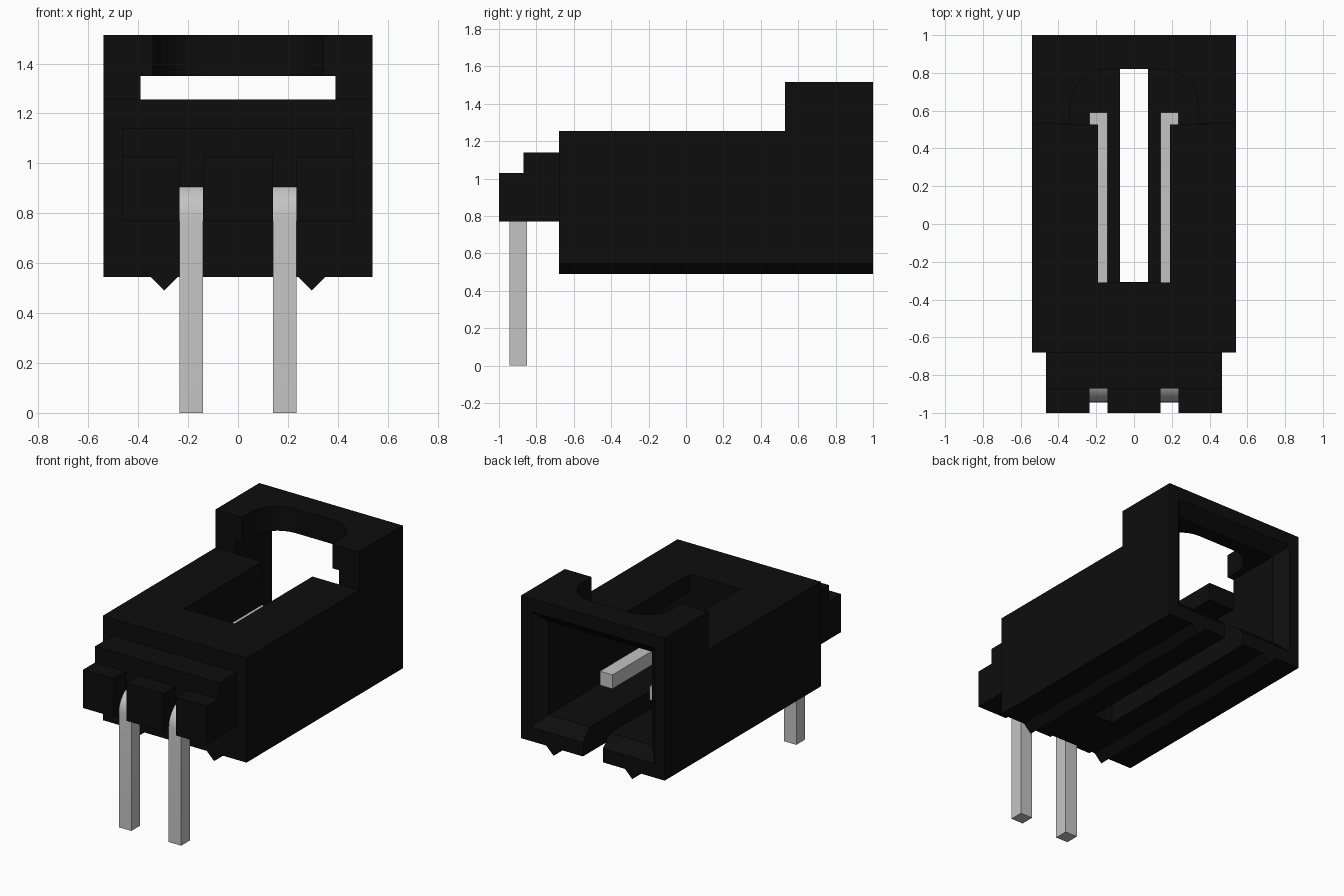
import bpy
import bmesh
from math import cos, sin, pi
from mathutils import Vector

if "Cube" in bpy.data.objects:
    bpy.data.objects.remove(bpy.data.objects["Cube"], do_unlink=True)


def material(name, value, rough):
    mat = bpy.data.materials.new(name)
    mat.use_nodes = True
    colour = (value, value, value, 1)
    mat.diffuse_color = colour
    shader = mat.node_tree.nodes["Principled BSDF"]
    shader.inputs["Base Color"].default_value = colour
    shader.inputs["Roughness"].default_value = rough
    return mat


black = material("black plastic", 0.004, 0.6)
silver = material("silver metal", 0.55, 0.5)


def loft(name, first, last, mat):
    """Solid between two matching rings of points."""
    bm = bmesh.new()
    a = [bm.verts.new(p) for p in first]
    b = [bm.verts.new(p) for p in last]
    bm.faces.new(a)
    bm.faces.new(b[::-1])
    for i in range(len(a)):
        j = (i + 1) % len(a)
        bm.faces.new((a[j], a[i], b[i], b[j]))
    bmesh.ops.recalc_face_normals(bm, faces=bm.faces)
    mesh = bpy.data.meshes.new(name)
    bm.to_mesh(mesh)
    bm.free()
    mesh.materials.append(mat)
    obj = bpy.data.objects.new(name, mesh)
    bpy.context.collection.objects.link(obj)
    return obj


def extrude(name, profile, axis, lo, hi, mat=black):
    """Extrude a 2D profile along axis 0, 1 or 2."""
    def ring(level):
        pts = []
        for p in profile:
            q = list(p)
            q.insert(axis, level)
            pts.append(Vector(q))
        return pts
    return loft(name, ring(lo), ring(hi), mat)


def box(name, x, y, z):
    return extrude(name, [(x[0], y[0]), (x[1], y[0]), (x[1], y[1]), (x[0], y[1])], 2, *z)


def cut(target, cutters):
    for c in cutters:
        c.hide_render = True
        mod = target.modifiers.new("cut", 'BOOLEAN')
        mod.operation = 'DIFFERENCE'
        mod.solver = 'EXACT'
        mod.object = c
        bpy.context.view_layer.objects.active = target
        bpy.ops.object.modifier_apply(modifier=mod.name)
        bpy.data.objects.remove(c, do_unlink=True)


BACK, FRONT, STEP, INNER = 1.0, -0.68, 0.53, -0.31
BASE, DECK, TOP = 0.545, 1.255, 1.515
FLOOR, ROOF, HALF = 0.715, 1.35, 0.39

# Housing: stepped side profile
housing = extrude("housing", [(FRONT, BASE), (BACK, BASE), (BACK, TOP), (STEP, TOP),
                              (STEP, DECK), (FRONT, DECK)], 0, -0.54, 0.54)


# Chamfered mouth of the socket
def mouth_ring(y, grow):
    x, lo, hi = HALF + grow, FLOOR - grow, ROOF + grow
    return [(-x, y, lo), (x, y, lo), (x, y, hi), (-x, y, hi)]


# Finger notch in the raised rim, with rounded inner corners
r, w, end = 0.2, 0.34, 0.82
notch = [(-w, STEP - 0.1), (w, STEP - 0.1)]
for side in (1, -1):
    arc = [(side * (w - r + r * cos(t)), end - r + r * sin(t))
           for t in (i * pi / 16 for i in range(9))]
    notch += arc if side == 1 else arc[::-1]

cut(housing, [
    box("socket_cut", (-HALF, HALF), (INNER, BACK + 0.1), (FLOOR, 1.13)),
    box("rim_cut", (-HALF, HALF), (STEP - 0.002, BACK + 0.1), (FLOOR + 0.001, ROOF)),
    loft("mouth_cut", mouth_ring(0.92, 0), mouth_ring(1.01, 0.085), black),
    extrude("notch_cut", notch, 2, DECK + 0.001, TOP + 0.1),
    box("deck_slot_cut", (-0.19, 0.19), (INNER + 0.001, STEP + 0.1), (1.0, DECK + 0.05)),
    box("floor_slot_cut", (-0.075, 0.075), (INNER + 0.002, BACK + 0.2), (0.4, FLOOR + 0.1)),
])

# Front block: stepped, with a channel for each pin
block = extrude("front_block", [(-1, 0.77), (FRONT, 0.77), (FRONT, 1.14), (-0.87, 1.14),
                                (-0.87, 1.03), (-1, 1.03)], 0, -0.465, 0.465)
cut(block, [box("channel_cut", (s * 0.1875 - 0.0475, s * 0.1875 + 0.0475),
                (-1.1, -0.87), (0.6, 1.1)) for s in (-1, 1)])


# Bent pins and bottom ribs, one on each side
def bend(radius):
    return [(-0.8 - radius * cos(t), 0.78 + radius * sin(t))
            for t in (i * pi / 16 for i in range(9))]


pin_profile = ([(-0.945, 0)] + bend(0.145) + [(0.59, 0.925), (0.59, 0.83)]
               + bend(0.05)[::-1] + [(-0.85, 0)])
for side, label in ((1, "left"), (-1, "right")):
    x = side * 0.1875
    pin = extrude(label + "_pin", pin_profile, 0, x - 0.047, x + 0.047, silver)
    bpy.ops.object.select_all(action='DESELECT')
    pin.select_set(True)
    bpy.context.view_layer.objects.active = pin
    bpy.ops.object.shade_smooth_by_angle()
    x = side * 0.296
    extrude(label + "_rib", [(x - 0.055, BASE), (x, 0.49), (x + 0.055, BASE)], 1, FRONT, BACK)
